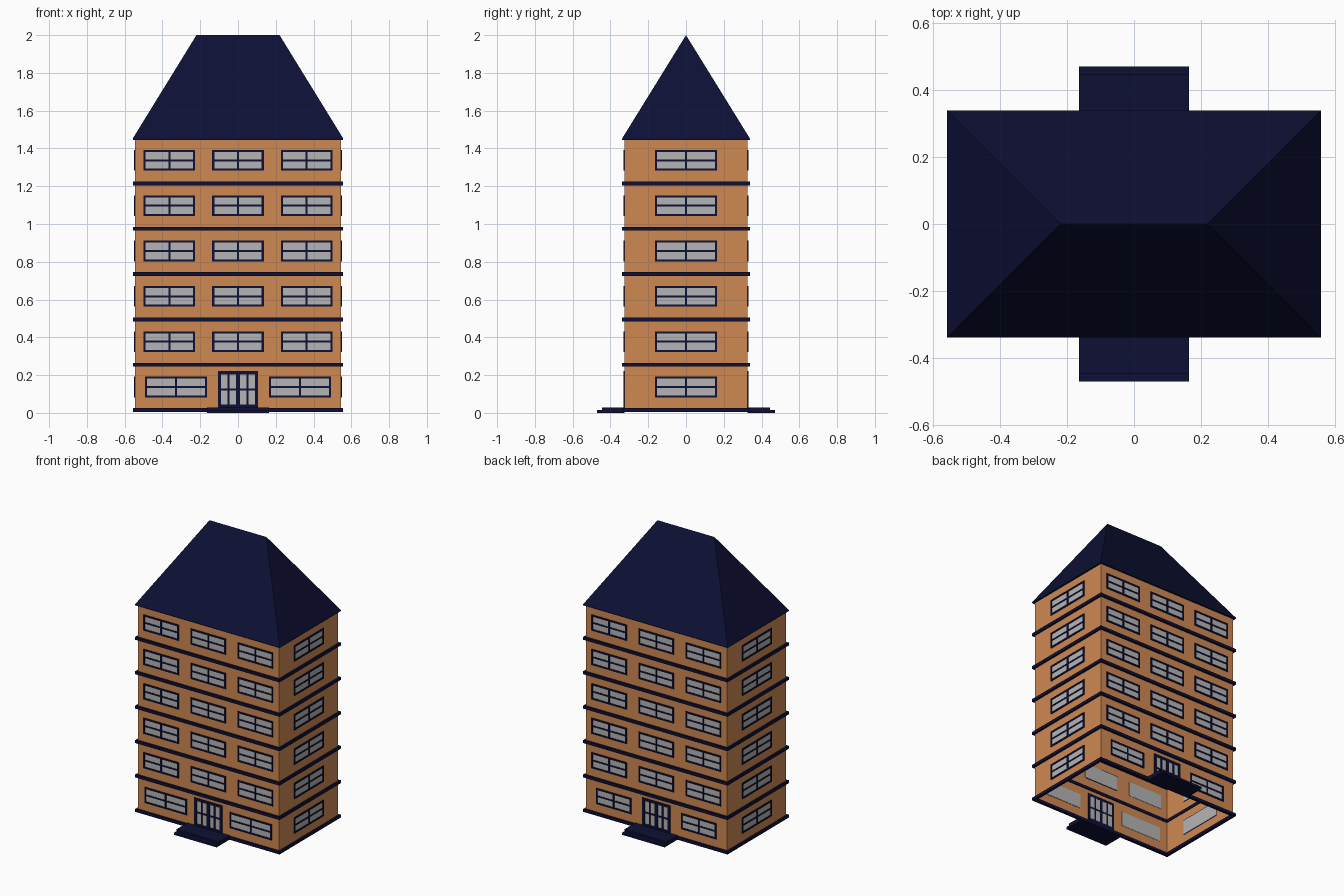
import bpy, bmesh
from math import pi
from mathutils import Matrix, Vector

if "Cube" in bpy.data.objects:
    bpy.data.objects.remove(bpy.data.objects["Cube"])


def material(name, rgb):
    m = bpy.data.materials.new(name)
    m.diffuse_color = (*rgb, 1)
    m.use_nodes = True
    m.node_tree.nodes["Principled BSDF"].inputs["Base Color"].default_value = m.diffuse_color
    return m


BRICK = material("brick", (0.62, 0.25, 0.085))
NAVY = material("navy", (0.004, 0.005, 0.035))
GLASS = material("glass", (0.46, 0.46, 0.46))

HX, HY = 0.545, 0.325        # wall half sizes
OX, OY = 0.557, 0.338        # trim and eave half sizes
FLOORS, STOREY = 6, 0.24


def add_object(name, mesh, loc=(0, 0, 0), turn=0):
    ob = bpy.data.objects.new(name, mesh)
    ob.location = loc
    ob.rotation_euler.z = turn
    bpy.context.collection.objects.link(ob)
    return ob


def to_mesh(bm, name, mats):
    me = bpy.data.meshes.new(name)
    bm.to_mesh(me)
    bm.free()
    for m in mats:
        me.materials.append(m)
    return me


def rect_loft(name, rects, mat, closed=False, cap=False):
    """Join rectangles (half x, half y, z) into one skin."""
    bm = bmesh.new()
    loops = [[bm.verts.new((sx * hx, sy * hy, z))
              for sx, sy in ((-1, -1), (1, -1), (1, 1), (-1, 1))]
             for hx, hy, z in rects]
    for a, b in zip(loops, loops[1:] + (loops[:1] if closed else [])):
        for i in range(4):
            j = (i + 1) % 4
            bm.faces.new((a[i], a[j], b[j], b[i]))
    if cap:
        bm.faces.new(loops[0][::-1])
    bmesh.ops.remove_doubles(bm, verts=bm.verts, dist=1e-5)
    bmesh.ops.recalc_face_normals(bm, faces=bm.faces)
    return to_mesh(bm, name, [mat])


def box(bm, x0, x1, y0, y1, z0, z1, slot=0):
    size = Vector((x1 - x0, y1 - y0, z1 - z0))
    mid = Vector((x0 + x1, y0 + y1, z0 + z1)) / 2
    r = bmesh.ops.create_cube(
        bm, size=1, matrix=Matrix.Translation(mid) @ Matrix.Diagonal((*size, 1)))
    for f in {f for v in r["verts"] for f in v.link_faces}:
        f.material_index = slot


def glazed(name, w, h, edge, v_bars, h_bars, back):
    """Pane, border and glazing bars; outside faces -y."""
    bm = bmesh.new()
    x, z, out = w / 2, h / 2, -0.006
    box(bm, -x + edge / 2, x - edge / 2, -0.002, 0.002, -z + edge / 2, z - edge / 2, 1)
    for s in (-1, 1):
        a, b = sorted((s * x, s * (x - edge)))
        box(bm, a, b, out, back, -z, z)
        a, b = sorted((s * z, s * (z - edge)))
        box(bm, -x + edge, x - edge, out, back, a, b)
    for c, t in v_bars:
        box(bm, c - t / 2, c + t / 2, out, back, -z + edge, z - edge)
    for c, t in h_bars:
        box(bm, -x + edge, x - edge, out + 0.001, back, c - t / 2, c + t / 2)
    return to_mesh(bm, name, [NAVY, GLASS])


# Hollow walls, open at the bottom
add_object("walls", rect_loft("walls", [(HX, HY, 0.01), (HX, HY, 1.452)], BRICK))

# Trim band at the foot of every storey
band = rect_loft("floor_band", [(OX, OY, -0.01), (OX, OY, 0.01),
                                (HX - 0.006, HY - 0.006, 0.01),
                                (HX - 0.006, HY - 0.006, -0.01)], NAVY, closed=True)
for k in range(FLOORS):
    add_object("floor_band", band, (0, 0, 0.015 + k * STOREY))

# Hipped roof with a short ridge
add_object("roof", rect_loft("roof", [(OX, OY, 1.445), (OX, OY, 1.453), (0.22, 0, 2.0)],
                             NAVY, cap=True))

# Windows
small = glazed("small_window", 0.273, 0.11, 0.011, [(0, 0.011)], [(0, 0.010)], 0)
wide = glazed("wide_window", 0.327, 0.11, 0.011, [(0, 0.011)], [(0, 0.010)], 0)
for k in range(FLOORS):
    z = 0.137 + k * STOREY
    for s in (-1, 1):
        add_object("side_window", wide, (s * HX, 0, z), s * pi / 2)
    for name, y, turn in (("front_window", -HY, 0), ("back_window", HY, pi)):
        if k == 0:
            mesh = wide if turn == 0 else small
            for x in (-0.328, 0.328):
                add_object(name, mesh, (x, y, z), turn)
        else:
            for x in (-0.363, 0, 0.363):
                add_object(name, small, (x, y, z), turn)

# Double doors and two-tier steps, front and back
door = glazed("double_door", 0.214, 0.195, 0.018,
              [(0, 0.022), (-0.05, 0.011), (0.05, 0.011)], [(0, 0.011)], 0.003)
bm = bmesh.new()
box(bm, -0.164, 0.164, -0.47, -HY, 0, 0.015)
box(bm, -0.164, 0.164, -0.445, -HY, 0.015, 0.029)
steps = to_mesh(bm, "steps", [NAVY])
for side, y, turn in (("front", -HY, 0), ("back", HY, pi)):
    add_object(side + "_door", door, (0, y, 0.1235), turn)
    add_object(side + "_steps", steps, (0, 0, 0), turn)
